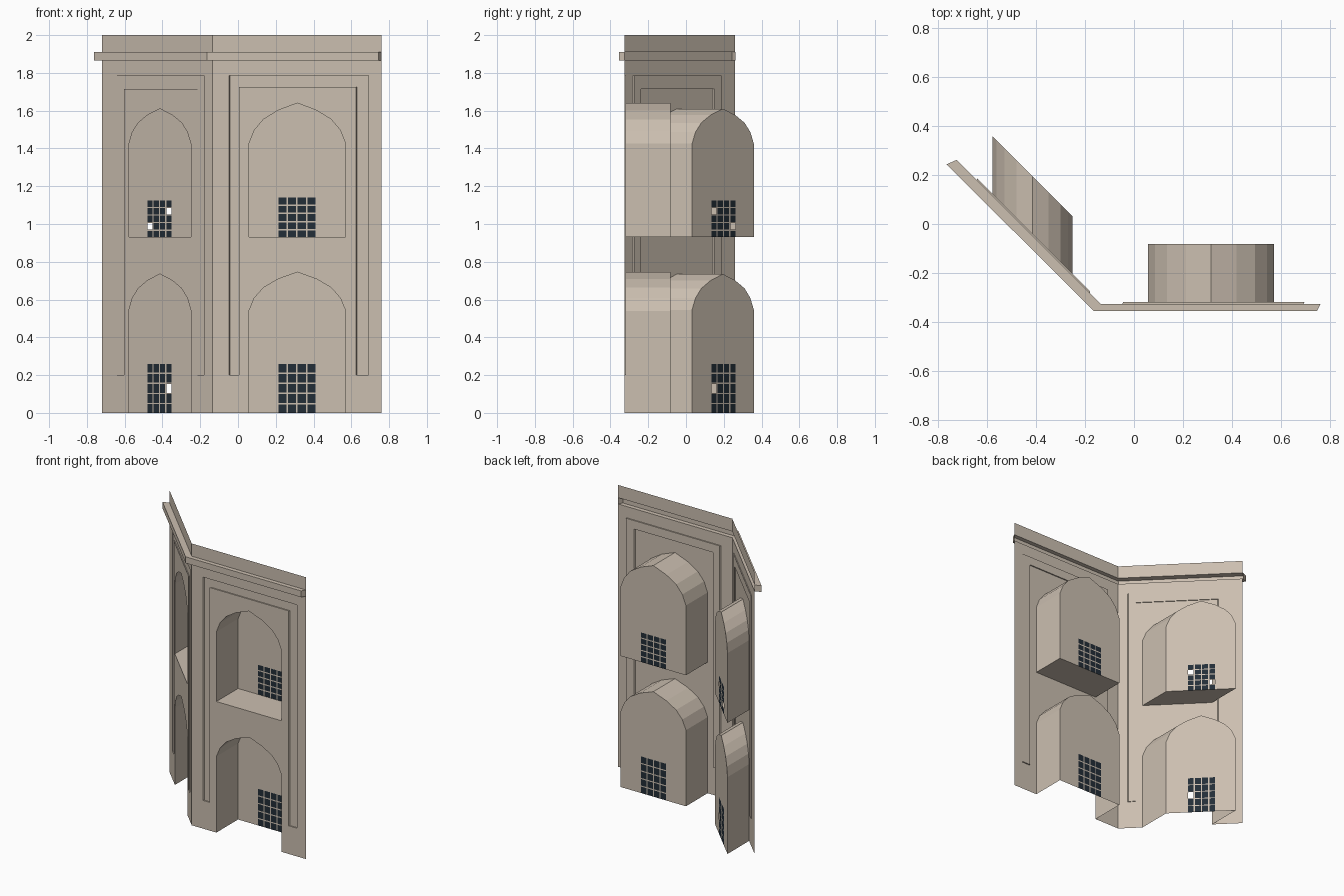
import bpy, bmesh

if "Cube" in bpy.data.objects:
    bpy.data.objects.remove(bpy.data.objects["Cube"])

DEPTH = 0.243      # niche depth, measured straight back
GROOVE = 0.008     # depth of the recessed panel frame


def material(name, rgb):
    m = bpy.data.materials.new(name)
    m.diffuse_color = (*rgb, 1)
    m.use_nodes = True
    m.node_tree.nodes["Principled BSDF"].inputs["Base Color"].default_value = m.diffuse_color
    return m


MATS = [material("tan_stone", (0.60, 0.52, 0.435)),
        material("dark_glass", (0.016, 0.026, 0.038))]


# The two wall planes: (x, z, depth behind the wall) to 3D
def front(x, z, d=0):
    return (x, -0.325 + d, z)


def left(x, z, d=0):
    return (x, -0.461 - x + d, z)


def finish(name, bm):
    bmesh.ops.remove_doubles(bm, verts=bm.verts, dist=1e-5)
    me = bpy.data.meshes.new(name)
    bm.to_mesh(me)
    bm.free()
    for m in MATS:
        me.materials.append(m)
    ob = bpy.data.objects.new(name, me)
    bpy.context.collection.objects.link(ob)


def face(bm, pts, mat=0):
    f = bm.faces.new([bm.verts.new(p) for p in pts])
    f.material_index = mat


def arch(x0, x1, z0, spring, apex):
    """Pointed arch outline, anticlockwise from the bottom left."""
    c, h = (x0 + x1) / 2, (x1 - x0) / 2
    half = [(1, 0), (0.89, 0.33), (0.70, 0.60), (0.40, 0.82)]
    right = [(c + h * u, spring + (apex - spring) * v) for u, v in half]
    mirrored = [(2 * c - x, z) for x, z in reversed(right)]
    return [(x0, z0), (x1, z0)] + right + [(c, apex)] + mirrored


def frame(x0, x1, i0, i1, top, inner_top, z=0.2):
    """Upside-down U of the panel frame."""
    return [(x0, z), (i0, z), (i0, inner_top), (i1, inner_top),
            (i1, z), (x1, z), (x1, top), (x0, top)]


# Wall sheet with door notch, upper opening and frame opening
def wall(name, plane, x0, x1, lower, upper, groove):
    bm = bmesh.new()
    door = lower[2:]
    outline = ([(x0, 0), lower[0]] + door[::-1] + [lower[1], (x1, 0),
               (x1, 1.865), (x0, 1.865)])
    for loop in (outline, upper[:2] + upper[2:], groove):
        vs = [bm.verts.new((x, 0, z)) for x, z in loop]
        for a, b in zip(vs, vs[1:] + vs[:1]):
            bm.edges.new((a, b))
    bmesh.ops.triangle_fill(bm, edges=bm.edges[:], use_beauty=True,
                            normal=(0, -1, 0))
    for v in bm.verts:
        v.co = plane(v.co.x, v.co.z)
    # parapet strip above the cornice
    face(bm, [plane(x0, 1.91), plane(x1, 1.91), plane(x1, 2), plane(x0, 2)])
    finish(name, bm)


# Recessed frame: side walls plus back
def groove_part(name, plane, pts, shift):
    bm = bmesh.new()
    back = [plane(x + shift, z, GROOVE) for x, z in pts]
    rim = [plane(x, z) for x, z in pts]
    n = len(pts)
    face(bm, back)
    for i in range(n):
        j = (i + 1) % n
        face(bm, [rim[i], rim[j], back[j], back[i]])
    finish(name, bm)


def stops(a, b, n, gap):
    """Edges of n panes separated by n-1 bars."""
    w = (b - a - gap * (n - 1)) / n
    out = []
    for i in range(n):
        s = a + i * (w + gap)
        out += [s, s + w]
    return out


# Niche: reveal, optional floor, back wall and barred window
def niche(name, plane, pts, win, gap, floor, missing=()):
    bm = bmesh.new()
    n = len(pts)
    for i in range(0 if floor else 1, n):
        (ax, az), (bx, bz) = pts[i], pts[(i + 1) % n]
        if abs(ax - bx) + abs(az - bz) < 1e-6:
            continue
        face(bm, [plane(ax, az), plane(bx, bz),
                  plane(bx, bz, DEPTH), plane(ax, az, DEPTH)])
    wx0, wx1, wz1 = win
    z0 = pts[0][1]
    surround = [pts[0], (wx0, z0), (wx0, wz1), (wx1, wz1), (wx1, z0)] + pts[1:]
    face(bm, [plane(x, z, DEPTH) for x, z in surround])
    xs, zs = stops(wx0, wx1, 4, gap), stops(z0, wz1, 5, gap)
    for i in range(len(xs) - 1):
        for j in range(len(zs) - 1):
            pane = i % 2 == 0 and j % 2 == 0
            if pane and (i // 2, j // 2) in missing:
                continue          # broken pane, left open
            cell = [(xs[i], zs[j]), (xs[i + 1], zs[j]),
                    (xs[i + 1], zs[j + 1]), (xs[i], zs[j + 1])]
            face(bm, [plane(x, z, DEPTH) for x, z in cell], int(pane))
    finish(name, bm)


# Front side
f_low = arch(0.058, 0.57, 0, 0.54, 0.745)
f_up = arch(0.058, 0.57, 0.93, 1.425, 1.64)
f_frame = frame(-0.048, 0.69, 0.005, 0.625, 1.785, 1.725)
wall("front_wall", front, -0.136, 0.76, f_low, f_up, f_frame)
groove_part("front_panel_frame", front, f_frame, 0.005)
niche("front_lower_niche", front, f_low, (0.214, 0.41, 0.26), 0.008, False)
niche("front_upper_niche", front, f_up, (0.214, 0.41, 1.14), 0.008, True)

# Angled left side
l_low = arch(-0.577, -0.25, 0, 0.545, 0.735)
l_up = arch(-0.577, -0.25, 0.93, 1.425, 1.61)
l_frame = frame(-0.64, -0.18, -0.603, -0.215, 1.785, 1.715)
wall("left_wall", left, -0.72, -0.136, l_low, l_up, l_frame)
groove_part("left_panel_frame", left, l_frame, 0)
niche("left_lower_niche", left, l_low, (-0.48, -0.352, 0.26), 0.006, False,
      [(3, 2)])
niche("left_upper_niche", left, l_up, (-0.48, -0.352, 1.125), 0.006, True,
      [(3, 3), (0, 1)])

# Cornice: box moulding with an open back
bm = bmesh.new()
inner = [(-0.722, 0.261), (-0.136, -0.325), (0.76, -0.325)]
outer = [(-0.763, 0.243), (-0.163, -0.355), (0.745, -0.355)]
LO, HI = 1.865, 1.91
for k in range(2):
    a, b, c, d = inner[k], inner[k + 1], outer[k + 1], outer[k]
    face(bm, [(*p, HI) for p in (d, c, b, a)])
    face(bm, [(*p, LO) for p in (a, b, c, d)])
    face(bm, [(*d, LO), (*c, LO), (*c, HI), (*d, HI)])
for a, b in ((inner[0], outer[0]), (outer[2], inner[2])):
    face(bm, [(*a, LO), (*b, LO), (*b, HI), (*a, HI)])
finish("cornice", bm)
